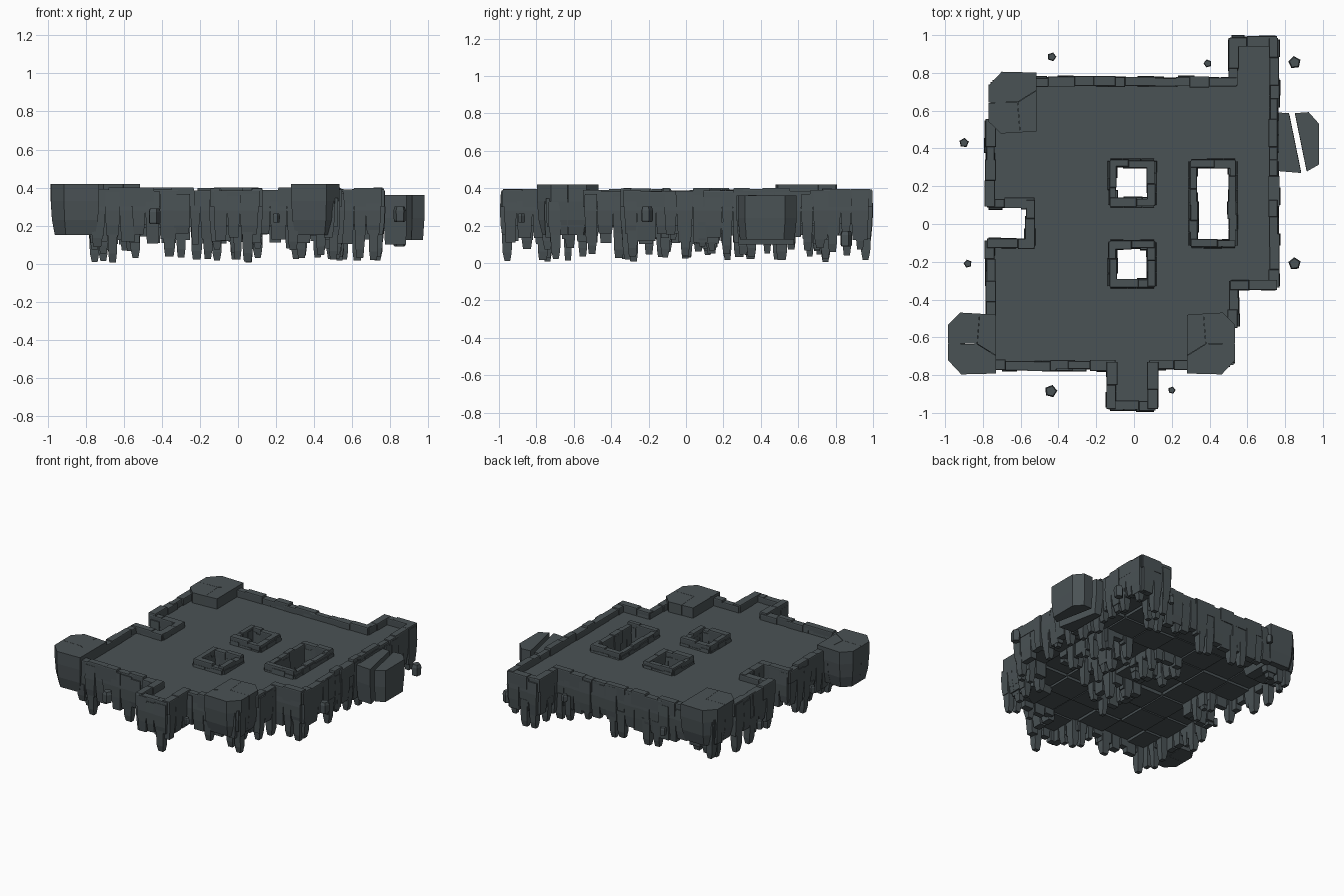
import bpy, bmesh, math, random
from mathutils import Vector

if "Cube" in bpy.data.objects:
    bpy.data.objects.remove(bpy.data.objects["Cube"])

random.seed(7)
R = random.uniform
stone = bpy.data.materials.new("slate_stone")
stone.diffuse_color = (0.068, 0.084, 0.090, 1)
stone.use_nodes = True
stone.node_tree.nodes["Principled BSDF"].inputs["Base Color"].default_value = stone.diffuse_color

# plan of the platform, back row first
PLAN = ["......#",
        "#######",
        "#######",
        "###.#.#",
        ".####.#",
        "###.###",
        "######.",
        "######.",
        "...#..."][::-1]
CELL, X0, Y0 = 0.2143, -0.76, -0.962
FLOOR = 0.345
HOLES = {(3, 5), (5, 5), (5, 4), (3, 3)}


def filled(i, j):
    return 0 <= j < 9 and 0 <= i < 7 and PLAN[j][i] == "#"


def loft(bm, rings):
    """Closed solid through rings of 3D points, given from top to bottom."""
    loops = [[bm.verts.new(p) for p in r] for r in rings]
    n = len(loops[0])
    for a, b in zip(loops, loops[1:]):
        for k in range(n):
            bm.faces.new((a[k], a[(k + 1) % n], b[(k + 1) % n], b[k]))
    bm.faces.new(loops[0])
    bm.faces.new(loops[-1][::-1])


def finish(bm, name):
    bmesh.ops.recalc_face_normals(bm, faces=bm.faces)
    me = bpy.data.meshes.new(name)
    bm.to_mesh(me)
    bm.free()
    me.materials.append(stone)
    ob = bpy.data.objects.new(name, me)
    bpy.context.collection.objects.link(ob)
    return ob


def rect(mid, along, out, s0, s1, o0, o1, z):
    """Rectangle spanning s0..s1 along an edge and o0..o1 outward from it."""
    return [(*(mid + along * s + out * o), z)
            for s, o in ((s0, o0), (s1, o0), (s1, o1), (s0, o1))]


# floor slabs, with uneven, slightly narrowed undersides
bm = bmesh.new()
for j in range(9):
    for i in range(7):
        if filled(i, j):
            c = Vector((X0 + (i + .5) * CELL, Y0 + (j + .5) * CELL))
            h = CELL / 2
            loft(bm, [rect(c, Vector((1, 0)), Vector((0, 1)), -h + s, h - s, -h + s, h - s, z)
                      for z, s in ((FLOOR, 0), (.30, 0), (R(.19, .215), .004))])
finish(bm, "floor_slabs")

# every border between floor and void gets kerb stones, wall columns and spikes
kerb, wall, spikes = bmesh.new(), bmesh.new(), bmesh.new()
BOULDER_CELLS = {(0, 7): [(-1, 0), (0, 1)], (0, 1): [(-1, 0)], (5, 1): [(1, 0), (0, -1)]}
for j in range(9):
    for i in range(7):
        for d in ((1, 0), (-1, 0), (0, 1), (0, -1)):
            if not filled(i, j) or filled(i + d[0], j + d[1]):
                continue
            covered = d in BOULDER_CELLS.get((i, j), [])
            hole = (i + d[0], j + d[1]) in HOLES
            out = Vector(d)
            along = Vector((-d[1], d[0]))
            mid = Vector((X0 + (i + .5) * CELL, Y0 + (j + .5) * CELL)) + out * CELL / 2
            # kerb stones
            cut, e = R(-.04, .04), (.118 if hole else .125)
            for s0, s1 in ((-e, cut), (cut, e)):
                top, o0, o1 = R(.383, .402), R(-.030, -.020), R(.018, .032)
                if hole:
                    o0 = R(-.018, -.012)
                if not covered:
                    loft(kerb, [rect(mid, along, out, s0 + .002, s1 - .002, o0 + .002, o1 - .002, top),
                                rect(mid, along, out, s0, s1, o0, o1, top - .006),
                                rect(mid, along, out, s0, s1, o0, o1, .30)])
            if covered:
                mid = mid - out * .045
            # wall columns, slightly bulging and tapering downward
            cuts = [-.117, R(-.055, -.02), R(.02, .055), .117]
            for s0, s1 in zip(cuts, cuts[1:]):
                o, low, t = R(.022, .036), R(.10, .16), R(.004, .010)
                top = .33 if covered else R(.355, .385)
                loft(wall, [rect(mid, along, out, s0 + .002, s1 - .002, -.02, o - .004, top),
                            rect(mid, along, out, s0, s1, -.03, o, .28),
                            rect(mid, along, out, s0 + t / 2, s1 - t / 2, -.03, o - .004, .20),
                            rect(mid, along, out, s0 + t, s1 - t, -.028, o - .012, low)])
                # blunt hanging spikes
                if random.random() < .5:
                    c, w = (s0 + s1) / 2 + R(-.01, .01), R(.022, .034)
                    tip = R(.005, .09)
                    loft(spikes, [rect(mid, along, out, c - w, c + w, -.034, .026, .22),
                                  rect(mid, along, out, c - w * .85, c + w * .85, -.03, .018, tip + .045),
                                  rect(mid, along, out, c - w * .65, c + w * .65, -.022, .008, tip)])
finish(kerb, "kerb_stones")
finish(wall, "wall_columns")
finish(spikes, "hanging_spikes")


def rock_piece(bm, pts, centre, levels, gap=0.004):
    """Vertical stone from a plan outline; levels are (z, scale about centre)."""
    mid = sum((Vector(p) for p in pts), Vector((0, 0))) / len(pts)
    pts = [Vector(p) + (mid - Vector(p)).normalized() * gap for p in pts]
    c = Vector(centre)
    loft(bm, [[(*(c + (p - c) * s), z) for p in pts] for z, s in levels])


# cracked corner boulders, one outline mirrored around
PIECES = [[(-.128, 0), (-.128, .10), (-.063, .164), (.04, .158), (.027, -.003)],
          [(.04, .158), (.128, .152), (.128, -.066), (.027, -.003)],
          [(.027, -.003), (.128, -.066), (.128, -.16), (-.058, -.165), (-.128, -.09), (-.128, 0)]]
for name, cx, cy, fx, fy in (("front_left_boulder", -.857, -.632, 1, 1),
                             ("front_right_boulder", .407, -.632, -1, 1),
                             ("back_left_boulder", -.643, .642, 1, -1)):
    bm = bmesh.new()
    for piece in PIECES:
        rock_piece(bm, [(cx + fx * x, cy + fy * y) for x, y in piece], (cx, cy),
                   ((.42, 1), (.33, 1), (.23, .95), (.15, .83)), .001)
    finish(bm, name)

# split boulder floating off the right side
bm = bmesh.new()
for piece, low in (([(.765, .59), (.82, .587), (.885, .27), (.765, .28)], .10),
                   ([(.852, .587), (.925, .592), (.98, .53), (.98, .315), (.915, .278)], .125)):
    rock_piece(bm, piece, (.87, .43), ((.36, 1), (.24, 1), (low, .93)), 0)
finish(bm, "split_side_boulder")

# small floating rocks around the platform
bm = bmesh.new()
for x, y, r, z in ((-.435, .885, .024, .23), (.39, .85, .022, .24), (.85, .855, .034, .13),
                   (-.90, .43, .026, .23), (-.88, -.21, .022, .24), (.85, -.21, .034, .26),
                   (-.44, -.885, .034, .25), (.20, -.88, .020, .24)):
    a0 = R(0, 6)
    pts = [(x + r * math.cos(a0 + k * math.tau / 5), y + r * math.sin(a0 + k * math.tau / 5))
           for k in range(5)]
    rock_piece(bm, pts, (x, y), ((z + 1.2 * r, .8), (z + .6 * r, 1), (z - r, .95), (z - 1.2 * r, .8)), 0)
finish(bm, "floating_rocks")
